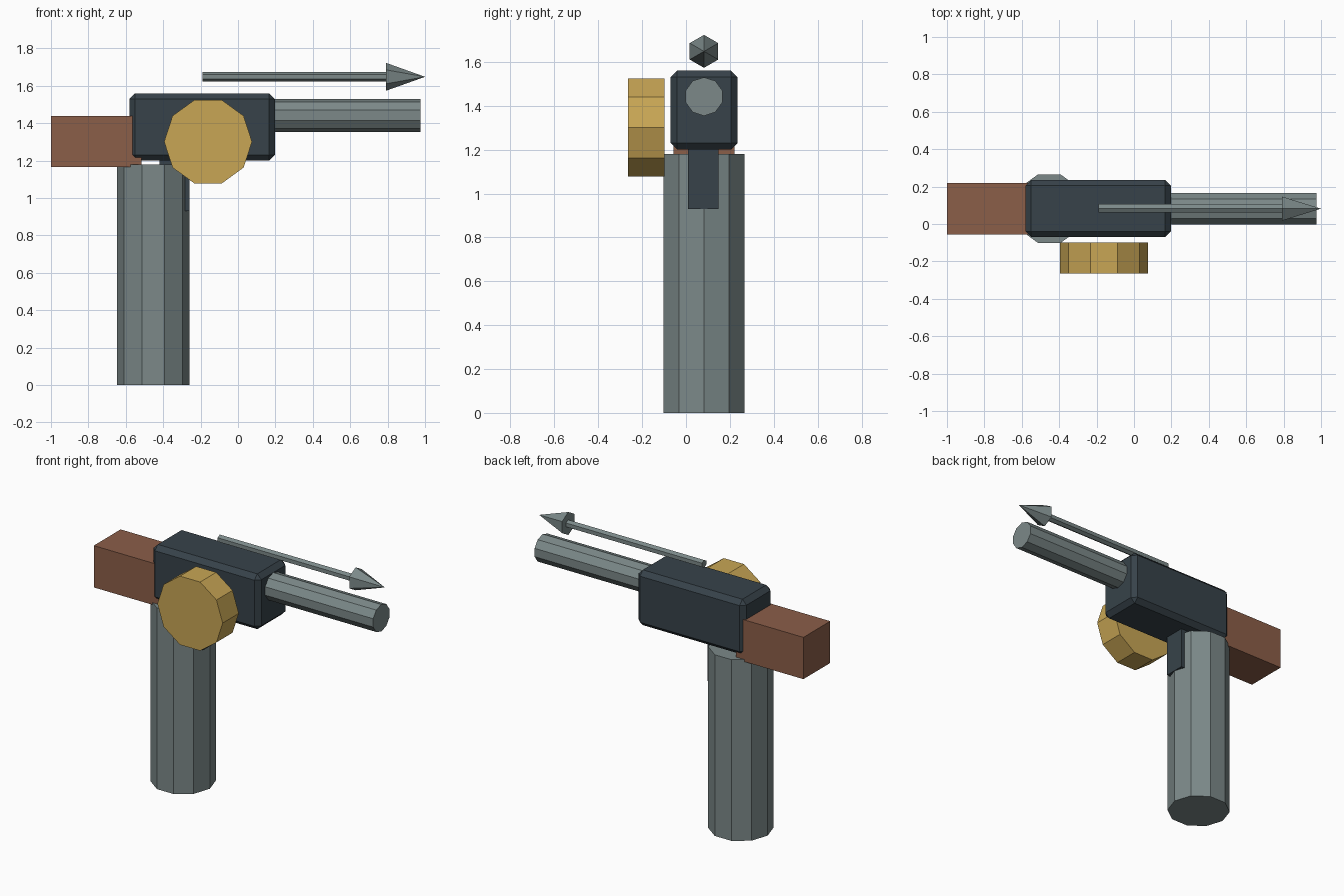
import bpy
import bmesh
from math import pi
from mathutils import Matrix, Vector

if "Cube" in bpy.data.objects:
    bpy.data.objects.remove(bpy.data.objects["Cube"], do_unlink=True)

MID_Y = 0.082  # shared centre line of the assembly


def material(name, rgb):
    mat = bpy.data.materials.new(name)
    mat.use_nodes = True
    color = (*rgb, 1.0)
    mat.diffuse_color = color
    mat.node_tree.nodes["Principled BSDF"].inputs["Base Color"].default_value = color
    return mat


GREY = material("steel_grey", (0.20, 0.25, 0.25))
SLATE = material("dark_slate", (0.038, 0.055, 0.068))
BROWN = material("wood_brown", (0.26, 0.112, 0.066))
GOLD = material("brass_gold", (0.58, 0.38, 0.09))


def finish(bm, name, mat):
    bmesh.ops.recalc_face_normals(bm, faces=bm.faces)
    mesh = bpy.data.meshes.new(name)
    bm.to_mesh(mesh)
    bm.free()
    mesh.materials.append(mat)
    obj = bpy.data.objects.new(name, mesh)
    bpy.context.collection.objects.link(obj)
    return obj


def box(name, mat, low, high, bevel=0.0):
    low, high = Vector(low), Vector(high)
    bm = bmesh.new()
    place = Matrix.Translation((low + high) / 2) @ Matrix.Diagonal((*(high - low), 1))
    bmesh.ops.create_cube(bm, size=1, matrix=place)
    if bevel:
        bmesh.ops.bevel(bm, geom=bm.edges[:], offset=bevel, segments=1, affect="EDGES")
    return finish(bm, name, mat)


# Local frame: length along z, first corner on x; then turned to the wanted axis
TURN = {
    "X": Matrix.Rotation(pi / 2, 4, "Y"),
    "Y": Matrix.Rotation(-pi / 2, 4, "X"),
    "Z": Matrix.Identity(4),
}


def prism(name, mat, axis, center, radius, length, sides, tip=None):
    bm = bmesh.new()
    place = Matrix.Translation(center) @ TURN[axis] @ Matrix.Rotation(pi / 2, 4, "Z")
    bmesh.ops.create_cone(bm, cap_ends=True, segments=sides, radius1=radius,
                          radius2=radius if tip is None else tip,
                          depth=length, matrix=place)
    if tip == 0:
        bmesh.ops.remove_doubles(bm, verts=bm.verts, dist=0.0001)
    return finish(bm, name, mat)


# Upright grip column and the strip set into its front side
prism("grip_column", GREY, "Z", (-0.453, MID_Y, 0.59), 0.193, 1.18, 10)
box("trigger_strip", SLATE, (-0.42, 0.01, 0.93), (-0.258, 0.149, 1.25))

# Chamfered body with the block-shaped stock behind it
box("body", SLATE, (-0.58, -0.07, 1.2), (0.197, 0.235, 1.56), bevel=0.03)
box("stock", BROWN, (-1.0, -0.056, 1.166), (-0.515, 0.22, 1.438))

# Barrel and side drum
prism("barrel", GREY, "X", (0.54, MID_Y, 1.442), 0.088, 0.87, 10)
prism("side_drum", GOLD, "Y", (-0.16, -0.182, 1.301), 0.235, 0.166, 10)

# Pointed rod above the body
prism("rod", GREY, "X", (0.305, MID_Y + 0.002, 1.648), 0.025, 0.99, 6)
prism("rod_point", GREY, "X", (0.895, MID_Y, 1.648), 0.075, 0.21, 6, tip=0)
